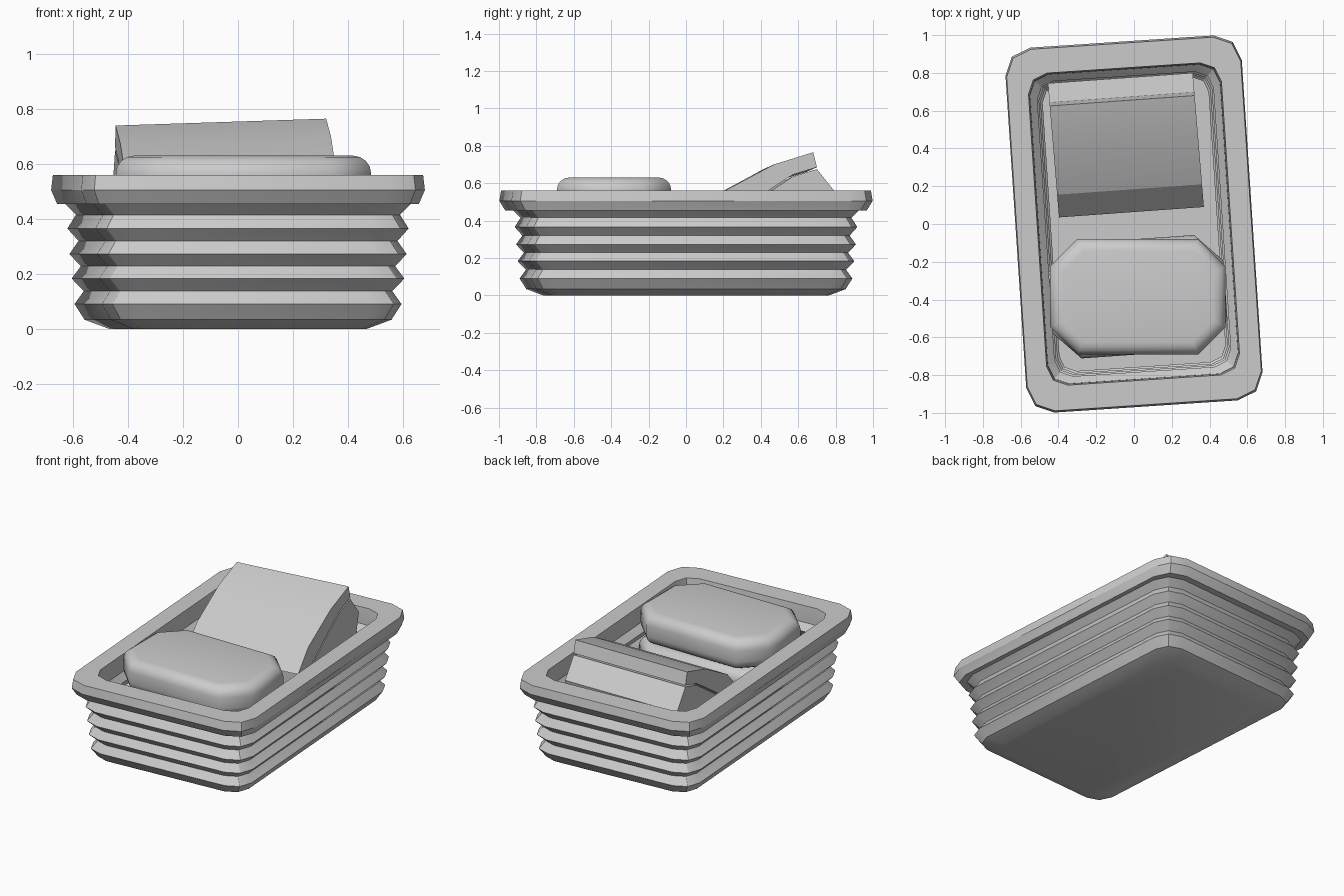
import bpy, bmesh, math
from mathutils import Matrix

cube = bpy.data.objects.get("Cube")
if cube:
    bpy.data.objects.remove(cube, do_unlink=True)

grey = bpy.data.materials.new("plain_grey")
grey.use_nodes = True
grey.diffuse_color = (0.6, 0.6, 0.6, 1)
grey.node_tree.nodes["Principled BSDF"].inputs["Base Color"].default_value = (0.6, 0.6, 0.6, 1)


def finish(name, bm, angle=25):
    bmesh.ops.recalc_face_normals(bm, faces=bm.faces)
    mesh = bpy.data.meshes.new(name)
    bm.to_mesh(mesh)
    bm.free()
    mesh.materials.append(grey)
    obj = bpy.data.objects.new(name, mesh)
    bpy.context.collection.objects.link(obj)
    bpy.ops.object.select_all(action='DESELECT')
    obj.select_set(True)
    bpy.context.view_layer.objects.active = obj
    bpy.ops.object.shade_smooth_by_angle(angle=math.radians(angle))
    return obj


def rounded_ring(bm, hx, hy, r, z, steps=2):
    """Ring of vertices around a rounded rectangle."""
    ring = []
    for quarter, (sx, sy) in enumerate([(1, 1), (-1, 1), (-1, -1), (1, -1)]):
        for i in range(steps + 1):
            a = math.pi / 2 * (quarter + i / steps)
            ring.append(bm.verts.new((sx * (hx - r) + r * math.cos(a),
                                      sy * (hy - r) + r * math.sin(a), z)))
    return ring


def loft(bm, rings):
    for low, high in zip(rings, rings[1:]):
        n = len(low)
        for i in range(n):
            j = (i + 1) % n
            bm.faces.new((low[i], low[j], high[j], high[i]))
    bm.faces.new(rings[0][::-1])
    bm.faces.new(rings[-1])


# Ribbed basket: height, then inset from the widest outline
ribs = [(0.09, 0.08), (0.137, 0.112), (0.183, 0.07), (0.228, 0.102), (0.272, 0.062),
        (0.32, 0.094), (0.365, 0.055), (0.415, 0.085), (0.455, 0.048)]
profile = [(0, 0.2), (0.033, 0.115)] + ribs
profile += [(0.455, 0.02), (0.505, 0), (0.56, 0.006)]             # rim
profile += [(0.56, 0.115), (0.5, 0.122)]                          # opening
profile += [(z, d + 0.075) for z, d in reversed(ribs)] + [(0.05, 0.17)]
bm = bmesh.new()
rings = []
for z, d in profile:
    taper = 0.025 * min(1, d / 0.05)
    rings.append(rounded_ring(bm, 0.627 - d, 0.968 - d - taper, 0.14 - 0.3 * d, z))
loft(bm, rings)
bm.transform(Matrix.Rotation(math.radians(3.8), 4, 'Z'))
finish("basket", bm)


# Stacked soap bars with cut corners and rounded edges
def soap_bar(name, z, turn):
    bm = bmesh.new()
    edge, height = 0.065, 0.2
    rings = []
    for side in (-1, 1):
        for i in range(5):
            a = math.pi / 2 * (i / 4 if side > 0 else 1 - i / 4)
            inset = edge * (1 - math.cos(a))
            h = side * (height / 2 - edge + edge * math.sin(a))
            rings.append(rounded_ring(bm, 0.465 - inset, 0.305 - inset,
                                      0.145 - 0.5 * inset, h, 1))
    loft(bm, rings)
    bm.transform(Matrix.Translation((0.02, -0.385, z)) @ Matrix.Rotation(turn, 4, 'Z'))
    finish(name, bm, 46)


soap_bar("upper_soap", 0.53, 0)
soap_bar("lower_soap", 0.325, 0.07)
soap_bar("bottom_soap", 0.125, 0.07)


# Folded towel: side outlines swept across the basket
def towel_layer(name, outline):
    bm = bmesh.new()
    right = [bm.verts.new((0.37 - 0.083 * (y - 0.09), y, z)) for y, z in outline]
    left = [bm.verts.new((v.co.x - 0.767, v.co.y - 0.055, v.co.z - 0.025)) for v in right]
    loft(bm, [right, left])
    finish(name, bm, 15)


towel_layer("towel_top_fold", [(0.09, 0.43), (0.21, 0.56), (0.47, 0.70), (0.68, 0.765),
                               (0.70, 0.685), (0.57, 0.645), (0.44, 0.56), (0.2, 0.4)])
towel_layer("towel_under_fold", [(0.2, 0.39), (0.45, 0.555), (0.57, 0.635), (0.70, 0.675),
                                 (0.80, 0.55), (0.74, 0.3), (0.72, 0.06), (0.2, 0.06)])
